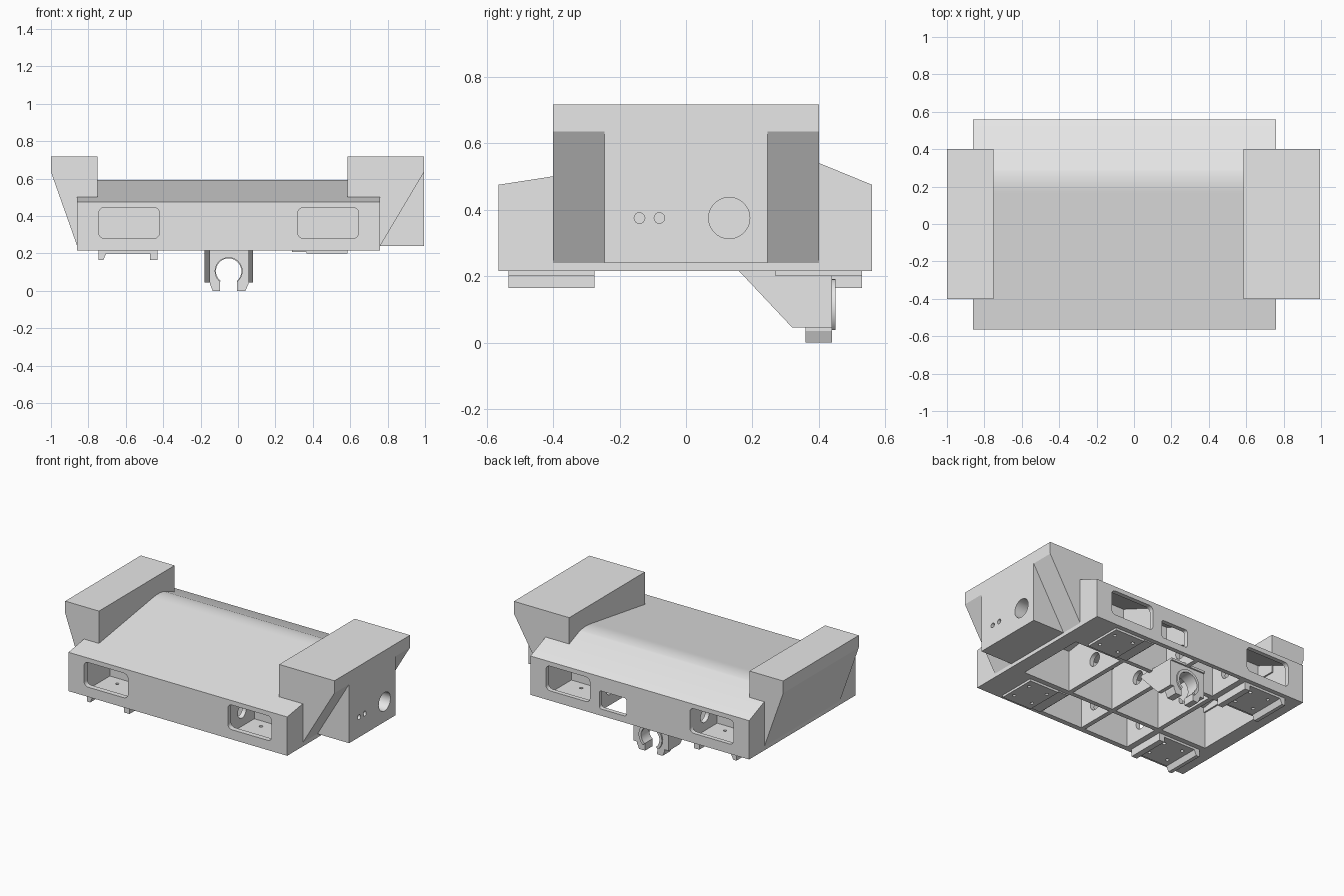
import bpy
import bmesh
from math import sin, cos, radians

cube = bpy.data.objects.get("Cube")
if cube:
    bpy.data.objects.remove(cube, do_unlink=True)

grey = bpy.data.materials.new("plain_grey")
grey.use_nodes = True
grey.diffuse_color = (0.8, 0.8, 0.8, 1)
grey.node_tree.nodes["Principled BSDF"].inputs["Base Color"].default_value = (0.8, 0.8, 0.8, 1)


def prism(bm, pts, axis, lo, hi):
    """Extrude a 2D outline along an axis, between lo and hi."""
    place = {"x": lambda a, b, t: (t, a, b),
             "y": lambda a, b, t: (a, t, b),
             "z": lambda a, b, t: (a, b, t)}[axis]
    low = [bm.verts.new(place(a, b, lo)) for a, b in pts]
    high = [bm.verts.new(place(a, b, hi)) for a, b in pts]
    faces = [bm.faces.new(low), bm.faces.new(high[::-1])]
    n = len(pts)
    for i in range(n):
        j = (i + 1) % n
        faces.append(bm.faces.new((low[j], low[i], high[i], high[j])))
    bmesh.ops.recalc_face_normals(bm, faces=faces)


def rect(a0, a1, b0, b1):
    return [(a0, b0), (a1, b0), (a1, b1), (a0, b1)]


def arc(a, b, r, start, end, steps):
    angles = [radians(start + (end - start) * i / steps) for i in range(steps + 1)]
    return [(a + r * cos(t), b + r * sin(t)) for t in angles]


def circle(a, b, r, sides=24):
    return arc(a, b, r, 0, 360, sides)[:-1]


def rounded(a0, a1, b0, b1, r):
    return (arc(a1 - r, b1 - r, r, 0, 90, 5) + arc(a0 + r, b1 - r, r, 90, 180, 5)
            + arc(a0 + r, b0 + r, r, 180, 270, 5) + arc(a1 - r, b0 + r, r, 270, 360, 5))


def build(name, *prisms):
    bm = bmesh.new()
    for p in prisms:
        prism(bm, *p)
    mesh = bpy.data.meshes.new(name)
    bm.to_mesh(mesh)
    bm.free()
    obj = bpy.data.objects.new(name, mesh)
    bpy.context.collection.objects.link(obj)
    mesh.materials.append(grey)
    return obj


def cut(obj, *prisms):
    """Subtract a set of separate prisms from an object."""
    cutter = build("cutter", *prisms)
    cutter.hide_render = True
    mod = obj.modifiers.new("cut", "BOOLEAN")
    mod.operation = "DIFFERENCE"
    mod.solver = "EXACT"
    mod.object = cutter
    bpy.context.view_layer.objects.active = obj
    bpy.ops.object.modifier_apply(modifier=mod.name)
    bpy.data.objects.remove(cutter, do_unlink=True)


def smooth(obj):
    bpy.ops.object.select_all(action="DESELECT")
    obj.select_set(True)
    bpy.context.view_layer.objects.active = obj
    bpy.ops.object.shade_smooth_by_angle(angle=radians(20))


# Body: sloped top with a rounded ridge
BASE, EDGE = 0.215, 0.475
FRONT, BACK = -0.565, 0.56


def top_z(y):
    return min(EDGE + (y - FRONT) * 0.155, EDGE + (BACK - y) * 0.41)


p0, p1, p2 = (0.16, top_z(0.16)), (0.232, 0.6), (0.29, top_z(0.29))
ridge = []
for i in range(11):
    t = i / 10
    ridge.append(tuple((1 - t) ** 2 * a + 2 * t * (1 - t) * b + t * t * c
                       for a, b, c in zip(p0, p1, p2)))
profile = [(FRONT, BASE), (FRONT, EDGE)] + ridge + [(BACK, EDGE), (BACK, BASE)]
body = build("body", (profile, "x", -0.86, 0.76))

# Hollow underside divided by ribs; corner cells keep a floor
columns = [(-0.76, -0.42), (-0.39, -0.06), (-0.03, 0.28), (0.31, 0.66)]
rows = [(-0.53, -0.27), (-0.24, 0.24), (0.27, 0.53)]
cells = []
for ci, (x0, x1) in enumerate(columns):
    for ri, (y0, y1) in enumerate(rows):
        corner = ci in (0, 3) and ri != 1
        z = BASE + 0.015 if corner else BASE - 0.05
        outline = [(y0, z), (y0, top_z(y0) - 0.035), (y1, top_z(y1) - 0.035), (y1, z)]
        cells.append((outline, "x", x0, x1))
cut(body, *cells)

# Windows in the front and back walls
openings = []
for x0, x1 in ((-0.745, -0.42), (0.32, 0.645)):
    for y in (FRONT, BACK):
        openings.append((rounded(x0, x1, 0.28, 0.445, 0.03), "y", y - 0.06, y + 0.06))
openings.append((rounded(0.05, 0.25, 0.26, 0.38, 0.015), "y", BACK - 0.06, BACK + 0.05))
cut(body, *openings)

# Cable holes through the ribs
cut(body, *[(circle(y, 0.33, 0.045), "x", -0.5, 0.4) for y in (-0.4, 0, 0.4)])


def screw_holes(x, y):
    return [(circle(x + dx, y + dy, 0.011, 12), "z", 0.1, 0.25)
            for dx in (-0.07, 0.07) for dy in (-0.07, 0.07)]


pads = [(x, y) for x in (-0.59, 0.475) for y in (-0.405, 0.4)]
cut(body, *[h for x, y in pads for h in screw_holes(x, y)])
smooth(body)

# Foot plates, with rails on the right-hand pair
for x, y in pads:
    y0, y1 = y - 0.13, y + 0.13
    side = "right" if x < 0 else "left"
    end = "front" if y < 0 else "back"
    if x < 0:
        outline = [(-0.745, BASE), (-0.745, 0.165), (-0.72, 0.165), (-0.705, 0.2),
                   (-0.47, 0.2), (-0.47, 0.165), (-0.43, 0.165), (-0.43, BASE)]
    else:
        outline = [(0.29, BASE), (0.29, 0.207), (0.365, 0.207), (0.365, 0.2),
                   (0.585, 0.2), (0.585, BASE)]
    plate = build(f"{side}_{end}_foot_plate", (outline, "y", y0, y1))
    cut(plate, *screw_holes(x, y))

# Narrow end block with a slanted outer face
build("right_end_block",
      ([(-1, 0.717), (-0.75, 0.717), (-0.75, 0.46), (-0.855, 0.46),
        (-0.86, 0.24), (-1, 0.635)], "y", -0.4, 0.4))

# Wide end block with slanted shoulders around a square housing
shoulder = [(0.585, 0.717), (0.995, 0.717), (0.995, 0.635), (0.76, 0.24),
            (0.755, 0.46), (0.585, 0.46)]
build("left_end_shoulders", (shoulder, "y", -0.4, -0.245), (shoulder, "y", 0.245, 0.4))
housing = build("left_end_housing",
                ([(0.585, 0.717), (0.995, 0.717), (0.995, 0.24), (0.755, 0.24),
                  (0.755, 0.46), (0.585, 0.46)], "y", -0.245, 0.245))
cut(housing,
    (circle(0.13, 0.375, 0.062, 40), "x", 0.88, 1.1),
    (circle(-0.14, 0.375, 0.016, 16), "x", 0.88, 1.1),
    (circle(-0.08, 0.375, 0.016, 16), "x", 0.88, 1.1))
smooth(housing)

# Clip under the back: open-bottomed ring block between two gussets
CX, CZ = -0.05, 0.105
clip = ([(-0.15, BASE), (-0.15, 0.035), (-0.135, 0), (CX - 0.045, 0)]
        + arc(CX, CZ, 0.072, 231, -51, 32)
        + [(CX + 0.045, 0), (0.04, 0), (0.055, 0.035), (0.055, BASE)])
smooth(build("clip_block", (clip, "y", 0.36, 0.44)))
lip = arc(CX, CZ, 0.068, 231, -51, 32) + arc(CX, CZ, 0.086, -51, 231, 32)
smooth(build("clip_lip", (lip, "y", 0.435, 0.45)))
gusset = [(0.16, BASE), (0.32, 0.045), (0.44, 0.045), (0.44, BASE)]
build("clip_gussets", (gusset, "x", -0.18, -0.15), (gusset, "x", 0.055, 0.08))
build("clip_base", (rect(-0.18, 0.08, 0.16, 0.45), "z", BASE, BASE + 0.015))
